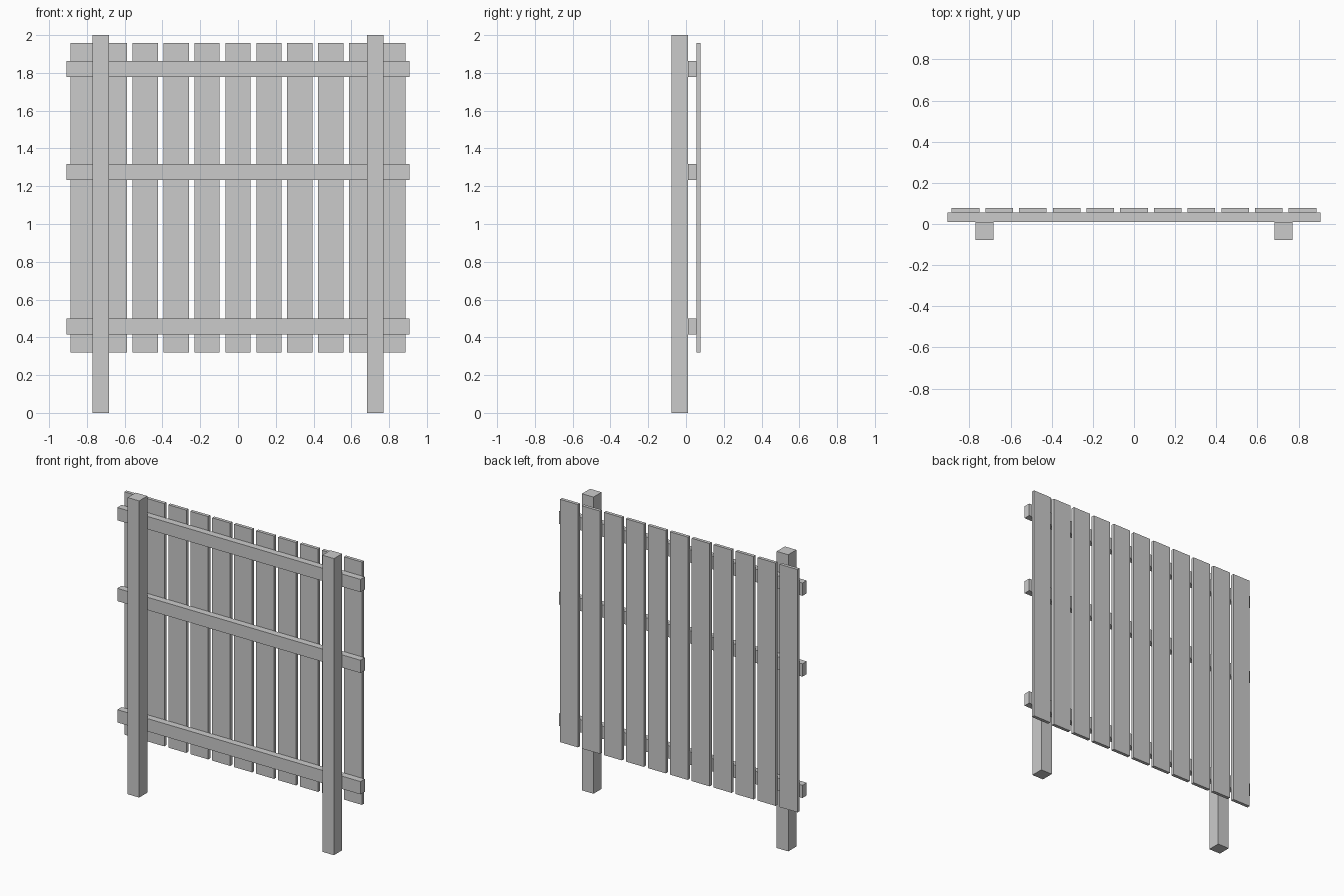
import bpy

if "Cube" in bpy.data.objects:
    bpy.data.objects.remove(bpy.data.objects["Cube"])


def box(name, x, y, z):
    """Axis-aligned box from (min, max) ranges."""
    bpy.ops.mesh.primitive_cube_add(size=1, location=[(a + b) / 2 for a, b in (x, y, z)])
    ob = bpy.context.object
    ob.name = name
    ob.scale = [b - a for a, b in (x, y, z)]
    bpy.ops.object.transform_apply(location=False, rotation=False, scale=True)
    return ob


# Depth layers from front to back
POST_Y = (-0.077, 0.0095)
RAIL_Y = (0.0095, 0.055)
BOARD_Y = (0.055, 0.077)

# Two posts
for side, cx in (("left", -0.7265), ("right", 0.7265)):
    box(f"{side}_post", (cx - 0.043, cx + 0.043), POST_Y, (0, 2))

# Three horizontal rails
for name, cz in (("bottom", 0.457), ("middle", 1.275), ("top", 1.82)):
    box(f"{name}_rail", (-0.907, 0.907), RAIL_Y, (cz - 0.043, cz + 0.043))

# Eleven vertical boards
for i in range(11):
    cx = (i - 5) * 0.1638
    box(f"fence_board_{i + 1}", (cx - 0.067, cx + 0.067), BOARD_Y, (0.32, 1.957))
